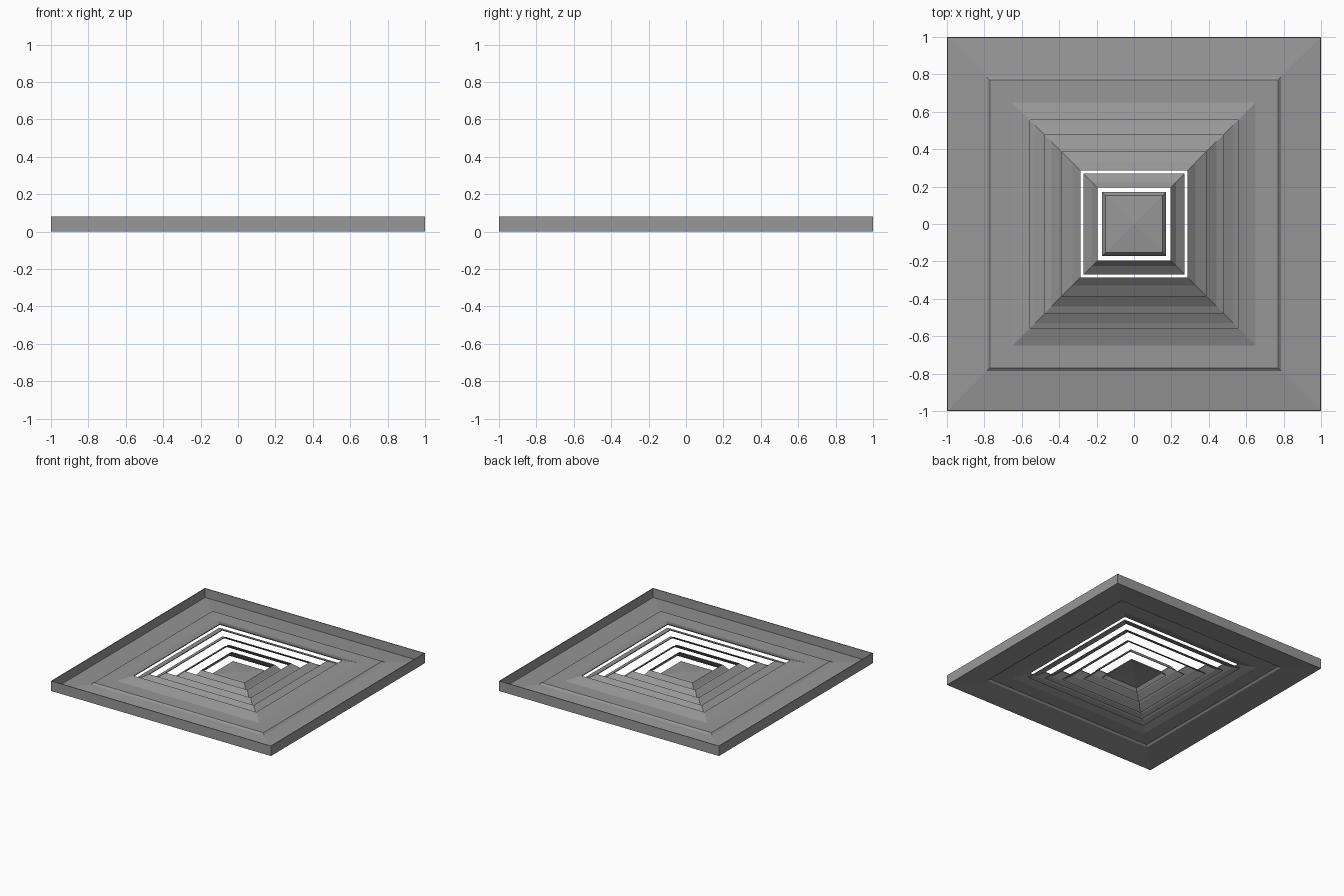
import bpy, bmesh

if "Cube" in bpy.data.objects:
    bpy.data.objects.remove(bpy.data.objects["Cube"])

T = 0.006  # sheet thickness

# Dark grey paint
paint = bpy.data.materials.new("dark_grey_paint")
paint.diffuse_color = (0.31, 0.31, 0.31, 1)
paint.use_nodes = True
paint.node_tree.nodes["Principled BSDF"].inputs["Base Color"].default_value = paint.diffuse_color


def square_loft(name, profile):
    """Sweep a closed (half width, height) section round a mitred square."""
    bm = bmesh.new()
    corners = [(1, 1), (-1, 1), (-1, -1), (1, -1)]
    loops = [[bm.verts.new((sx * r, sy * r, z)) for r, z in profile]
             for sx, sy in corners]
    n = len(profile)
    for i in range(4):
        a, b = loops[i], loops[(i + 1) % 4]
        for j in range(n):
            k = (j + 1) % n
            bm.faces.new((a[j], b[j], b[k], a[k]))
    bmesh.ops.remove_doubles(bm, verts=bm.verts, dist=1e-5)
    bmesh.ops.recalc_face_normals(bm, faces=bm.faces)
    mesh = bpy.data.meshes.new(name)
    bm.to_mesh(mesh)
    bm.free()
    mesh.materials.append(paint)
    obj = bpy.data.objects.new(name, mesh)
    bpy.context.collection.objects.link(obj)
    return obj


def sheet(points):
    """Thicken an open profile downwards into a closed section."""
    return points + [(r, z - T) for r, z in reversed(points)]


# Outer frame: upright rim, gently rising flange, shallow bead and inner lip
square_loft("outer_frame", [
    (1.0, 0.0), (1.0, 0.082), (0.994, 0.082), (0.994, 0.008),
    (0.785, 0.030), (0.77, 0.042), (0.725, 0.042),
    (0.65, 0.042), (0.557, 0.074), (0.557, 0.067),
    (0.65, 0.035), (0.77, 0.035), (0.785, 0.023)])

# Louvers, getting deeper and steeper towards the middle
louvers = [
    [(0.565, 0.038), (0.53, 0.050), (0.476, 0.078)],
    [(0.476, 0.025), (0.44, 0.040), (0.385, 0.080)],
    [(0.385, T), (0.33, 0.040), (0.285, 0.080)],
    [(0.27, T), (0.225, 0.040), (0.195, 0.080)],
]
for i, pts in enumerate(louvers, 1):
    square_loft(f"louver_{i}", sheet(pts))

# Centre cap: steep edge with a shallow pyramid
square_loft("centre_cap", sheet([(0.172, T), (0.152, 0.032), (0.0, 0.045)]))
